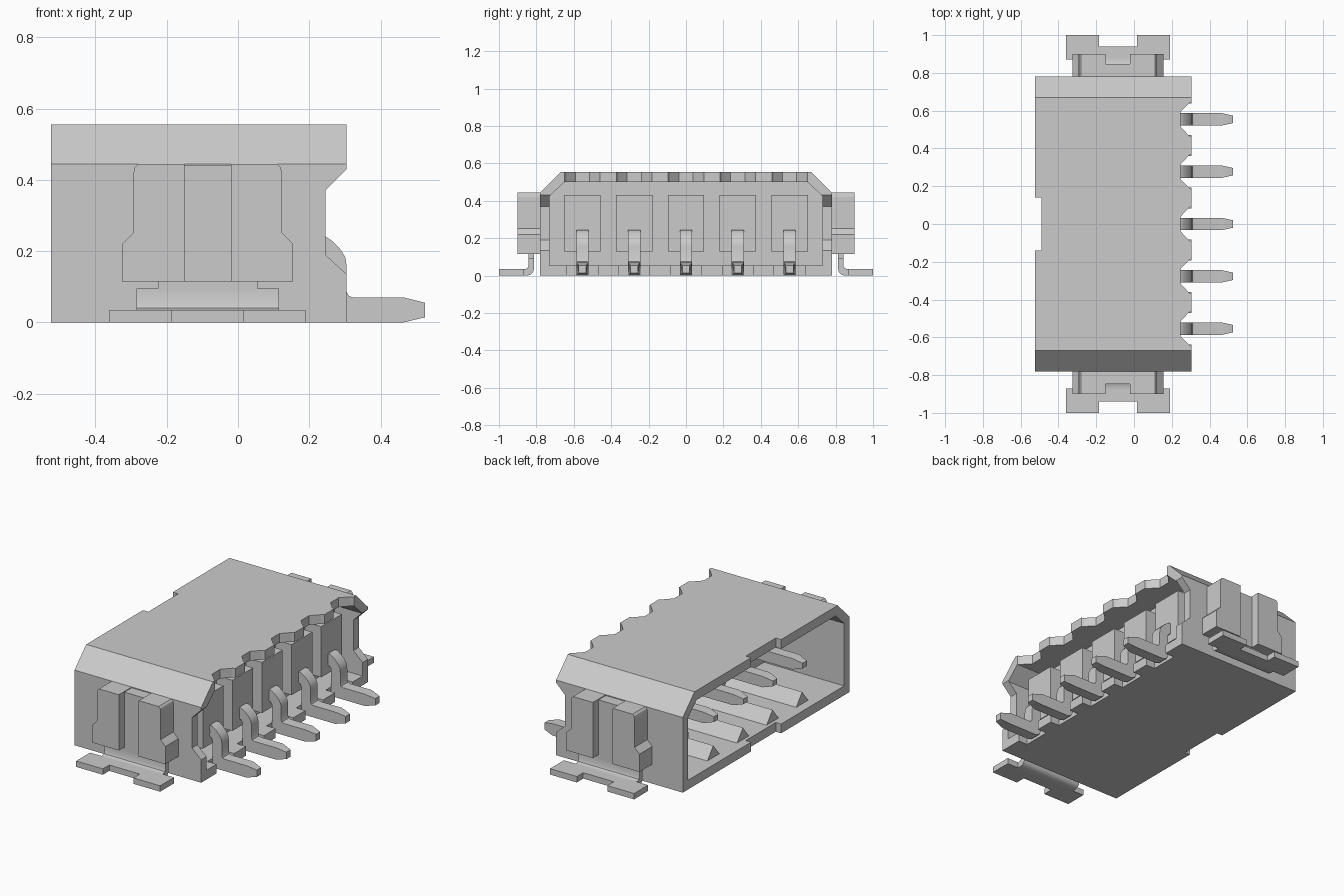
import bpy, bmesh, math

if "Cube" in bpy.data.objects:
    bpy.data.objects.remove(bpy.data.objects["Cube"], do_unlink=True)

grey = bpy.data.materials.new("light grey")
grey.use_nodes = True
COL = (0.6, 0.6, 0.6, 1)
grey.diffuse_color = COL
grey.node_tree.nodes["Principled BSDF"].inputs["Base Color"].default_value = COL


def prism(name, axis, pts, a, b, taper=None):
    """Extrude a 2D profile along an axis from a to b."""
    place = {"x": lambda u, v, d: (d, u, v),
             "y": lambda u, v, d: (u, d, v),
             "z": lambda u, v, d: (u, v, d)}[axis]
    bm = bmesh.new()
    rings = [[bm.verts.new(place(u, v, d)) for u, v in pts] for d in (a, b)]
    n = len(pts)
    for ring in rings:
        bm.faces.new(ring)
    for i in range(n):
        j = (i + 1) % n
        bm.faces.new((rings[0][i], rings[0][j], rings[1][j], rings[1][i]))
    if taper:
        taper(bm)
    bmesh.ops.recalc_face_normals(bm, faces=bm.faces)
    me = bpy.data.meshes.new(name)
    bm.to_mesh(me)
    bm.free()
    me.materials.append(grey)
    ob = bpy.data.objects.new(name, me)
    bpy.context.collection.objects.link(ob)
    return ob


def box(name, x0, x1, y0, y1, z0, z1):
    return prism(name, "z", [(x0, y0), (x1, y0), (x1, y1), (x0, y1)], z0, z1)


def select(ob):
    bpy.ops.object.select_all(action="DESELECT")
    ob.select_set(True)
    bpy.context.view_layer.objects.active = ob


def smooth(ob):
    select(ob)
    bpy.ops.object.shade_smooth_by_angle(angle=math.radians(35))


def cut(ob, cutter):
    cutter.hide_render = True
    mod = ob.modifiers.new("cut", "BOOLEAN")
    mod.operation = "DIFFERENCE"
    mod.solver = "EXACT"
    mod.object = cutter
    select(ob)
    bpy.ops.object.modifier_apply(modifier=mod.name)
    bpy.data.objects.remove(cutter, do_unlink=True)


PITCH = 0.277
PINS = [PITCH * i for i in range(-2, 3)]
outer = [(-0.78, 0), (0.78, 0), (0.78, 0.445), (0.67, 0.555), (-0.67, 0.555), (-0.78, 0.445)]
inner = [(-0.73, 0.055), (0.73, 0.055), (0.73, 0.425), (0.65, 0.5), (-0.65, 0.5), (-0.73, 0.425)]

# Housing shell, open at both ends
shell = prism("housing_shell", "x", outer, -0.525, 0.305)
cut(shell, prism("cavity_cutter", "x", inner, -0.7, 0.5))
cut(shell, prism("side_cutter", "y",
                 [(0.35, 0.094), (0.245, 0.19), (0.245, 0.37), (0.35, 0.475)], -0.9, 0.9))
cut(shell, box("mouth_cutter", -0.6, -0.49, -0.14, 0.14, -0.1, 0.7))
for y in PINS:
    top_notch = [(0.35, y - 0.095), (0.305, y - 0.095), (0.29, y - 0.085), (0.245, y - 0.038),
                 (0.245, y + 0.038), (0.29, y + 0.085), (0.305, y + 0.095), (0.35, y + 0.095)]
    cut(shell, prism("top_notch_cutter", "z", top_notch, 0.46, 0.6))
    cut(shell, box("floor_notch_cutter", 0.245, 0.35, y - 0.083, y + 0.083, -0.05, 0.1))

# Inner wall that carries the pins
prism("pin_wall", "x", inner, 0.0, 0.12)

# Bent pins, each with a raised block on the wall
pin_profile = [(-0.39, 0.197), (-0.39, 0.228), (-0.33, 0.245), (0.24, 0.245), (0.265, 0.228),
               (0.29, 0.202), (0.302, 0.18), (0.305, 0.155), (0.305, 0.085), (0.31, 0.075),
               (0.322, 0.07), (0.465, 0.07), (0.525, 0.055), (0.525, 0.014), (0.465, 0),
               (0.275, 0), (0.255, 0.008), (0.245, 0.03), (0.245, 0.16), (0.235, 0.175),
               (0.22, 0.18), (-0.33, 0.18)]
for i, y in enumerate(PINS):
    def taper(bm, y=y):
        for v in bm.verts:
            if v.co.x > 0.52 or v.co.x < -0.38:
                v.co.y = y + (v.co.y - y) * 0.6
    smooth(prism(f"pin_{i + 1}", "y", pin_profile, y - 0.0325, y + 0.0325, taper))
    box(f"pin_block_{i + 1}", 0.11, 0.225, y - 0.097, y + 0.097, 0.13, 0.43)

# Wedge ribs on the cavity floor, between the pins
for i, k in enumerate((-1.5, -0.5, 0.5, 1.5)):
    y = k * PITCH
    prism(f"floor_rib_{i + 1}", "x", [(y - 0.06, 0.05), (y + 0.06, 0.05), (y, 0.125)], -0.47, 0.01)

# Solder clips and their guides on both ends
MID = -0.085
guide = [(-0.15, 0.115), (-0.15, 0.445), (-0.28, 0.445), (-0.29, 0.435), (-0.293, 0.42),
         (-0.293, 0.252), (-0.325, 0.22), (-0.325, 0.115)]
foot = [(-0.36, 0.87), (0.19, 0.87), (0.19, 1.0), (0.015, 1.0), (0.015, 0.94),
        (-0.185, 0.94), (-0.185, 1.0), (-0.36, 1.0)]
bend = [(0.813, 0.095), (0.813, 0.035), (0.818, 0.018), (0.83, 0.005), (0.848, 0), (0.88, 0),
        (0.88, 0.035), (0.858, 0.035), (0.847, 0.04), (0.842, 0.052), (0.842, 0.095)]
for s, end in ((-1, "front"), (1, "back")):
    prism(f"{end}_guide_right", "y", guide, s * 0.77, s * 0.9)
    prism(f"{end}_guide_left", "y", [(2 * MID - x, z) for x, z in guide], s * 0.77, s * 0.9)
    box(f"{end}_clip_plate", -0.16, -0.01, *sorted((s * 0.77, s * 0.847)), 0.115, 0.44)
    box(f"{end}_clip_neck", -0.225, 0.055, *sorted((s * 0.813, s * 0.842)), 0.09, 0.13)
    smooth(prism(f"{end}_clip_bend", "x", [(s * y, z) for y, z in bend], -0.285, 0.115))
    prism(f"{end}_clip_foot", "z", [(x, s * y) for x, y in foot], 0, 0.035)
